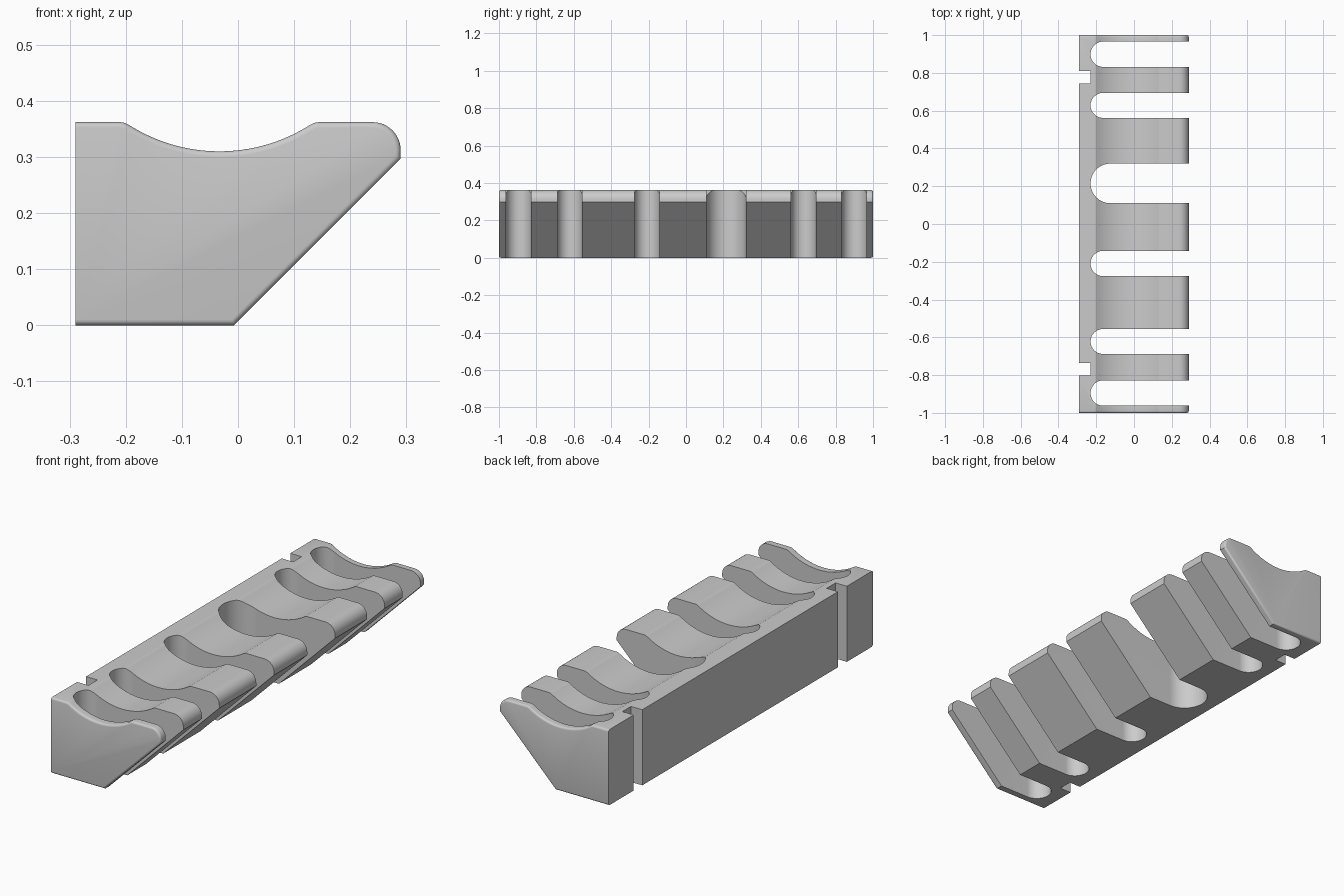
import bpy
import bmesh
from math import sin, cos, pi, radians, atan2
from mathutils import Vector

if "Cube" in bpy.data.objects:
    bpy.data.objects.remove(bpy.data.objects["Cube"], do_unlink=True)

grey = bpy.data.materials.new("plain grey")
grey.use_nodes = True
colour = (0.6, 0.6, 0.6, 1)
grey.diffuse_color = colour
grey.node_tree.nodes["Principled BSDF"].inputs["Base Color"].default_value = colour


def arc(cx, cy, r, start, end, steps):
    """Points on a circle between two angles in degrees."""
    angles = [radians(start + (end - start) * i / steps) for i in range(steps + 1)]
    return [(cx + r * cos(a), cy + r * sin(a)) for a in angles]


def extrude(bm, outline, depth):
    """Closed prism from a planar outline."""
    face = bm.faces.new([bm.verts.new(p) for p in outline])
    made = bmesh.ops.extrude_face_region(bm, geom=[face])["geom"]
    bmesh.ops.translate(bm, vec=depth, verts=[v for v in made if isinstance(v, bmesh.types.BMVert)])


def finish(bm, name):
    bmesh.ops.recalc_face_normals(bm, faces=bm.faces)
    mesh = bpy.data.meshes.new(name)
    bm.to_mesh(mesh)
    bm.free()
    mesh.materials.append(grey)
    obj = bpy.data.objects.new(name, mesh)
    bpy.context.collection.objects.link(obj)
    return obj


# Rack body: side profile with a scooped top and rounded nose
BACK, TOP = -0.29, 0.362
SCOOP_X, SCOOP_Z, SCOOP_R = -0.033, 0.61, 0.30
LIP_R, LIP_DX = 0.03, 0.178
lip_z = TOP - LIP_R
slope = atan2(SCOOP_Z - lip_z, LIP_DX) * 180 / pi
profile = [(BACK, 0), (-0.007, 0), (0.29, 0.297)]
profile += arc(0.24, TOP - 0.05, 0.05, 0, 90, 12)
profile += arc(SCOOP_X + LIP_DX, lip_z, LIP_R, 90, 180 - slope, 5)
profile += arc(SCOOP_X, SCOOP_Z, SCOOP_R, -slope, slope - 180, 32)[1:-1]
profile += arc(SCOOP_X - LIP_DX, lip_z, LIP_R, slope, 90, 5)
profile.append((BACK, TOP))

bm = bmesh.new()
extrude(bm, [(x, -1, z) for x, z in profile], Vector((0, 2, 0)))

# Round the rims of both ends, leaving the flat back edge sharp
rims = [e for e in bm.edges
        if abs(e.verts[0].co.y - e.verts[1].co.y) < 0.001
        and not all(v.co.x < BACK + 0.001 for v in e.verts)]
bmesh.ops.bevel(bm, geom=rims, offset=0.01, offset_type='OFFSET', segments=4,
                profile=0.5, affect='EDGES', clamp_overlap=False)
rack = finish(bm, "rack_body")

# Round-ended slots open at the nose: centre y, half width
cut = bmesh.new()
slots = [(0.899, 0.067), (0.628, 0.066), (0.215, 0.105),
         (-0.209, 0.067), (-0.622, 0.066), (-0.895, 0.067)]
for y, r in slots:
    outline = arc(-0.23 + r, y, r, 90, 270, 32) + [(0.5, y - r), (0.5, y + r)]
    extrude(cut, [(px, py, -0.1) for px, py in outline], Vector((0, 0, 0.7)))

# Square mounting notches in the back
for low, high in [(0.745, 0.81), (-0.803, -0.735)]:
    outline = [(-0.4, low), (-0.23, low), (-0.23, high), (-0.4, high)]
    extrude(cut, [(px, py, -0.1) for px, py in outline], Vector((0, 0, 0.7)))
cutter = finish(cut, "slot_cutter")

mod = rack.modifiers.new("slots", 'BOOLEAN')
mod.operation = 'DIFFERENCE'
mod.solver = 'EXACT'
mod.object = cutter
bpy.ops.object.select_all(action='DESELECT')
rack.select_set(True)
bpy.context.view_layer.objects.active = rack
bpy.ops.object.modifier_apply(modifier=mod.name)
bpy.data.objects.remove(cutter, do_unlink=True)
bpy.ops.object.shade_smooth_by_angle(angle=radians(30))
